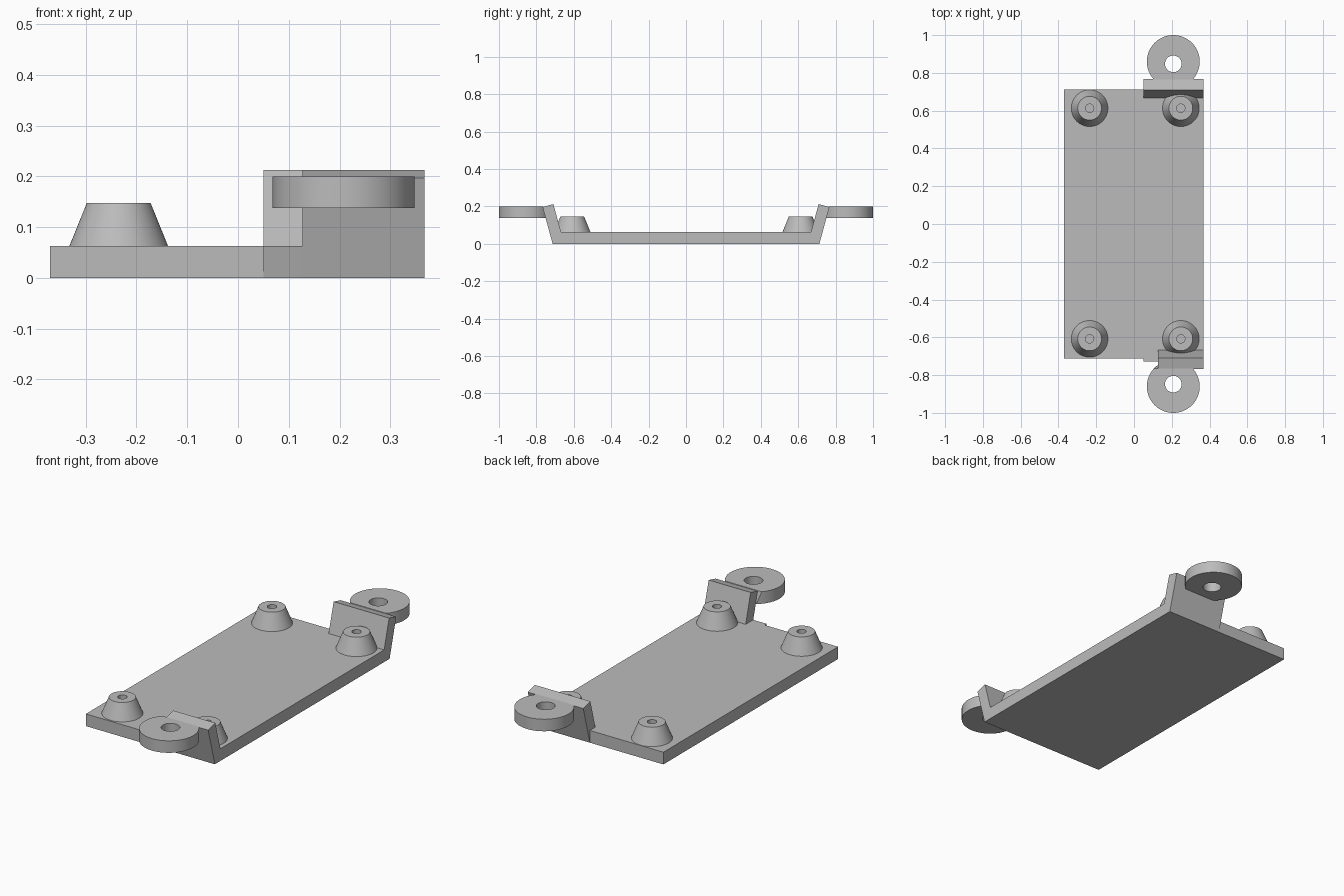
import bpy, bmesh, math
from mathutils import Vector

cube = bpy.data.objects.get("Cube")
if cube:
    bpy.data.objects.remove(cube)

grey = bpy.data.materials.new("matte grey")
grey.use_nodes = True
GREY = (0.5, 0.5, 0.5, 1)
grey.diffuse_color = GREY
grey.node_tree.nodes["Principled BSDF"].inputs["Base Color"].default_value = GREY

PLATE_TOP = 0.063
SEGMENTS = 64


def finish(bm, name, smooth=False):
    bmesh.ops.recalc_face_normals(bm, faces=bm.faces[:])
    mesh = bpy.data.meshes.new(name)
    bm.to_mesh(mesh)
    bm.free()
    mesh.materials.append(grey)
    obj = bpy.data.objects.new(name, mesh)
    bpy.context.collection.objects.link(obj)
    if smooth:
        bpy.ops.object.select_all(action="DESELECT")
        obj.select_set(True)
        bpy.context.view_layer.objects.active = obj
        bpy.ops.object.shade_smooth_by_angle(angle=math.radians(30))
    return obj


def prism(name, profile, x0, x1):
    """Extrude a (y, z) outline along x."""
    bm = bmesh.new()
    face = bm.faces.new([bm.verts.new((x0, y, z)) for y, z in profile])
    out = bmesh.ops.extrude_face_region(bm, geom=[face])
    moved = [v for v in out["geom"] if isinstance(v, bmesh.types.BMVert)]
    bmesh.ops.translate(bm, verts=moved, vec=(x1 - x0, 0, 0))
    return finish(bm, name)


def lathe(loops, closed=False):
    """Skin circles given as (centre x, centre y, radius, z)."""
    bm = bmesh.new()
    rings = []
    for x, y, r, z in loops:
        angles = [2 * math.pi * i / SEGMENTS for i in range(SEGMENTS)]
        rings.append([bm.verts.new((x + r * math.cos(a), y + r * math.sin(a), z))
                      for a in angles])
    pairs = list(zip(rings, rings[1:]))
    if closed:
        pairs.append((rings[-1], rings[0]))
    else:
        bm.faces.new(rings[0])
        bm.faces.new(rings[-1])
    for a, b in pairs:
        for i in range(SEGMENTS):
            j = (i + 1) % SEGMENTS
            bm.faces.new((a[i], a[j], b[j], b[i]))
    return bm


# Base plate
prism("base_plate", [(-0.713, 0), (0.713, 0), (0.713, PLATE_TOP), (-0.713, PLATE_TOP)],
      -0.37, 0.367)

# Tapered standoffs with blind screw holes
for side, x in (("right", -0.235), ("left", 0.248)):
    for end, y in (("front", -0.608), ("back", 0.613)):
        bm = lathe([(x, y, 0.097, PLATE_TOP), (x, y, 0.063, 0.147),
                    (x, y, 0.022, 0.147), (x, y, 0.022, PLATE_TOP + 0.002)])
        finish(bm, f"{end}_{side}_standoff", True)

# Leaning end walls and the mounting ears fixed to them
for end, s, wall_x in (("front", -1, 0.127), ("back", 1, 0.05)):
    outline = [(0.713, 0), (0.767, 0.197), (0.709, 0.212), (0.655, 0.015), (0.655, 0)]
    prism(f"{end}_wall", [(s * y, z) for y, z in outline], wall_x, 0.367)

    ear_x, ear_y, hole_y = 0.208, s * 0.86, s * 0.848
    bm = lathe([(ear_x, ear_y, 0.14, 0.138), (ear_x, ear_y, 0.14, 0.2),
                (ear_x, hole_y, 0.044, 0.2), (ear_x, hole_y, 0.044, 0.138)], True)
    # Trim the ear along the wall's outer slope
    cut = bmesh.ops.bisect_plane(
        bm, geom=bm.verts[:] + bm.edges[:] + bm.faces[:],
        plane_co=(0, s * 0.711, 0), plane_no=Vector((0, s * 0.197, -0.054)).normalized(),
        clear_inner=True)
    rim = [e for e in cut["geom_cut"] if isinstance(e, bmesh.types.BMEdge)]
    bmesh.ops.holes_fill(bm, edges=rim, sides=0)
    finish(bm, f"{end}_mounting_ear", True)

# Low lip beside the front wall
prism("front_lip", [(-0.713, 0.001), (-0.729, PLATE_TOP), (-0.70, PLATE_TOP), (-0.70, 0.001)],
      0.05, 0.127)
